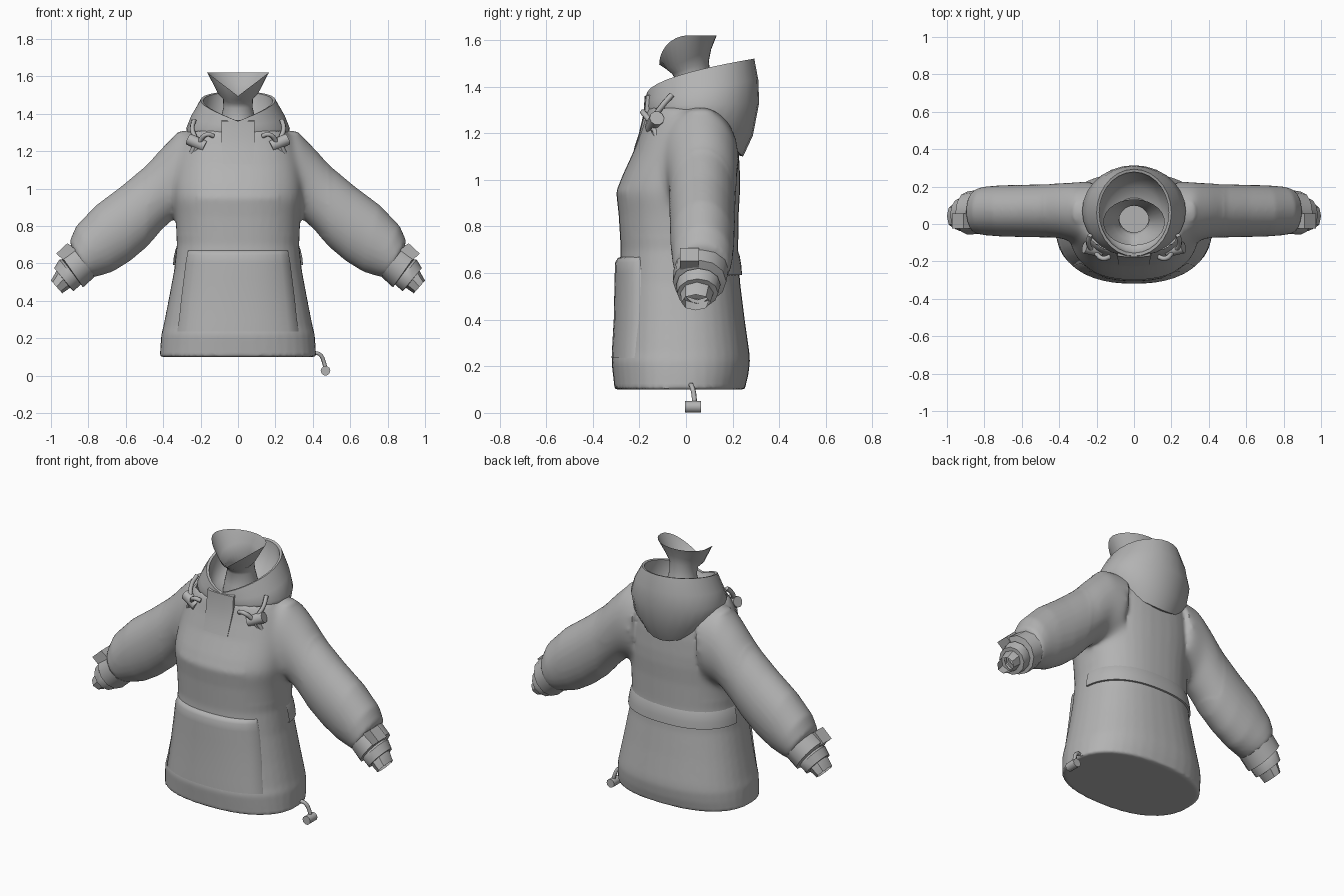
import bpy, bmesh, math
from mathutils import Vector

if "Cube" in bpy.data.objects:
    bpy.data.objects.remove(bpy.data.objects["Cube"])

fabric = bpy.data.materials.new("grey fabric")
fabric.diffuse_color = (0.45, 0.45, 0.45, 1)
fabric.use_nodes = True
fabric.node_tree.nodes["Principled BSDF"].inputs["Base Color"].default_value = fabric.diffuse_color
N = 28


def make(name, verts, faces, angle=40):
    me = bpy.data.meshes.new(name)
    me.from_pydata([tuple(v) for v in verts], [], faces)
    return place(name, me, angle)


def place(name, me, angle):
    ob = bpy.data.objects.new(name, me)
    bpy.context.collection.objects.link(ob)
    me.materials.clear()
    me.materials.append(fabric)
    bpy.ops.object.select_all(action='DESELECT')
    ob.select_set(True)
    bpy.context.view_layer.objects.active = ob
    bpy.ops.object.shade_smooth_by_angle(angle=math.radians(angle))
    return ob


def skin(rings, closed=True, caps=False, start=0):
    """Skin a list of equal-length rings; returns vertices and faces."""
    n = len(rings[0])
    verts = [v for r in rings for v in r]
    faces = []
    for j in range(len(rings) - 1):
        for i in range(n if closed else n - 1):
            k = (i + 1) % n
            faces.append((j*n + i, j*n + k, (j+1)*n + k, (j+1)*n + i))
    if caps:
        faces += [tuple(range(n - 1, -1, -1)), tuple(range(len(verts) - n, len(verts)))]
    return verts, [tuple(start + i for i in f) for f in faces]


def loft(name, rings, angle=40, closed=True):
    return make(name, *skin(rings, closed), angle)


def spow(v, e):
    return math.copysign(abs(v) ** e, v)


def angles(n=N):
    return [2 * math.pi * i / n for i in range(n)]


# Body stations: height, half width, front y, back y
BODY = [(0.10, .418, -.306, .252), (0.16, .415, -.313, .267), (0.22, .41, -.32, .275),
        (0.26, .40, -.312, .272), (0.40, .372, -.298, .252), (0.56, .342, -.288, .232),
        (0.70, .327, -.28, .224), (0.85, .335, -.289, .226), (0.95, .347, -.30, .232),
        (1.02, .347, -.272, .232), (1.12, .337, -.226, .227), (1.22, .312, -.191, .217),
        (1.28, .285, -.174, .195), (1.31, .25, -.164, .17)]
EXP = 2.35


def body_at(z):
    z = min(max(z, BODY[0][0]), BODY[-1][0])
    for a, b in zip(BODY, BODY[1:]):
        if z <= b[0]:
            t = (z - a[0]) / (b[0] - a[0])
            return [p + (q - p) * t for p, q in zip(a[1:], b[1:])]


def body_point(a, z, off=0.0):
    rx, yf, yb = body_at(z)
    c, r = (yf + yb) / 2, (yb - yf) / 2
    return Vector(((rx + off) * spow(math.cos(a), 2/EXP),
                   c + (r + off) * spow(math.sin(a), 2/EXP), z))


def front_y(x, z):
    rx, yf, yb = body_at(z)
    c, r = (yf + yb) / 2, (yb - yf) / 2
    return c - r * max(0, 1 - abs(x / rx) ** EXP) ** (1/EXP)


# Sleeve ring from its top and bottom points in the front plane
def arm_ring(side, top, bot, yc, ry, n=N):
    cx, cz = (top[0] + bot[0]) / 2, (top[1] + bot[1]) / 2
    hx, hz = (top[0] - bot[0]) / 2, (top[1] - bot[1]) / 2
    return [(side * (cx + hx * math.sin(a)), yc + ry * math.cos(a), cz + hz * math.sin(a))
            for a in angles(n)]


SLEEVE = [((.20, 1.32), (.24, .86), .055, .175), ((.32, 1.305), (.335, .845), .065, .158),
          ((.41, 1.215), (.41, .775), .072, .147), ((.50, 1.115), (.49, .685), .07, .142),
          ((.62, 1.015), (.58, .61), .07, .14), ((.76, .91), (.67, .555), .07, .137),
          ((.865, .80), (.735, .535), .07, .13), ((.90, .72), (.775, .525), .068, .12),
          ((.885, .67), (.79, .53), .066, .10)]

# Jacket: closed body and both sleeves fused, then softened around the shoulders
verts, faces = skin([[body_point(a, s[0]) for a in angles(40)] for s in BODY], caps=True)
for side in (1, -1):
    rings = [arm_ring(side, *s)[::side] for s in SLEEVE]
    v, f = skin(rings, caps=True, start=len(verts))
    verts, faces = verts + v, faces + f
jacket = make("jacket", verts, faces)
bm = bmesh.new()
bm.from_mesh(jacket.data)
bmesh.ops.recalc_face_normals(bm, faces=bm.faces)
bm.to_mesh(jacket.data)
bm.free()
rem = jacket.modifiers.new("fuse", 'REMESH')
rem.mode = 'VOXEL'
rem.voxel_size = .012
bpy.context.view_layer.update()
fused = bpy.data.meshes.new_from_object(jacket.evaluated_get(bpy.context.evaluated_depsgraph_get()))
bpy.data.objects.remove(jacket)
bm = bmesh.new()
bm.from_mesh(fused)
soft = [v for v in bm.verts if v.co.z > .125]
joint = [v for v in bm.verts if .75 < v.co.z < 1.29 and .22 < abs(v.co.x) < .48]
for group, times in ((soft, 3), (joint, 18)):
    for _ in range(times):
        bmesh.ops.smooth_vert(bm, verts=group, factor=.5,
                              use_axis_x=True, use_axis_y=True, use_axis_z=True)
# Neck opening
bm.normal_update()
lid = [f for f in bm.faces if f.normal.z > .9 and f.calc_center_median().z > 1.295
       and abs(f.calc_center_median().x) < .235]
bmesh.ops.delete(bm, geom=lid, context='FACES')
bm.to_mesh(fused)
bm.free()
place("jacket", fused, 50)


# Front panel: rows of (z, half width, lift), edges closed back to the body
def front_panel(name, rows, angle):
    rings = []
    for z, hw, lift in [(rows[0][0], rows[0][1], -.01)] + rows + [(rows[-1][0] + .006, rows[-1][1], -.01)]:
        us = [-1] + [-1 + i / 6 for i in range(13)] + [1]
        ring = []
        for i, u in enumerate(us):
            edge = i in (0, len(us) - 1)
            ring.append((u*hw, front_y(u*hw, z) - (-.01 if edge else lift), z))
        rings.append(ring)
    loft(name, rings, angle, False)


front_panel("pouch_pocket", [(.235, .325, .002), (.30, .315, .008), (.40, .305, .012),
                             (.52, .29, .017), (.60, .28, .02), (.645, .272, .021),
                             (.665, .268, .01)], 70)
front_panel("neck_placket", [(1.13, .082, .002), (1.20, .085, .004),
                             (1.28, .09, .009), (1.36, .088, .013)], 35)

# Back waist flap wrapping the rear half of the body
arc = [math.radians(4 + 172 * i / 28) for i in range(29)]
loft("back_flap", [[body_point(a, z, o) for a in arc] for z, o in
                   [(.59, -.005), (.592, .01), (.63, .01), (.675, .005), (.70, -.004)]], 35, False)


# Tilted ring: z runs from front to back with power p
def tilt_ring(rx, y0, y1, zf, zb, p=1.0, n=N):
    out = []
    for a in angles(n):
        t = (1 + math.sin(a)) / 2
        out.append((rx * math.cos(a), y0 + (y1 - y0) * t, zf + (zb - zf) * t ** p))
    return out


# Hood: outside from lower edge to rim, then the lining into the neck
loft("hood", [tilt_ring(.20, -.14, .225, 1.27, 1.105, 2.5),
              tilt_ring(.24, -.165, .245, 1.275, 1.10, 2.3),
              tilt_ring(.27, -.172, .287, 1.295, 1.19, 1.8),
              tilt_ring(.277, -.175, .314, 1.315, 1.33, 1),
              tilt_ring(.25, -.176, .31, 1.335, 1.43, .8),
              tilt_ring(.20, -.172, .293, 1.36, 1.52, .5),
              tilt_ring(.186, -.155, .278, 1.36, 1.515, .5),
              tilt_ring(.187, -.14, .27, 1.33, 1.43),
              tilt_ring(.15, -.11, .20, 1.31, 1.335),
              tilt_ring(.105, -.06, .14, 1.30, 1.31)], 60)

# Inner neck gaiter with a flared, V-fronted top
neck = [tilt_ring(.108, -.07, .145, 1.29, 1.29), tilt_ring(.095, -.058, .125, 1.36, 1.36),
        tilt_ring(.078, -.045, .105, 1.43, 1.44), tilt_ring(.08, -.06, .098, 1.455, 1.51),
        tilt_ring(.11, -.085, .108, 1.475, 1.56)]
rim = []
for a in angles():
    c, s = math.cos(a), math.sin(a)
    rim.append((.165 * c, .01 + (.122 if s > 0 else .125) * s, 1.62 if s > 0 else 1.495 + .125 * abs(c)))
loft("neck_gaiter", neck + [rim], 60)

BAND = [((.87, .64), (.80, .55), .065, .08), ((.898, .70), (.765, .53), .065, .118),
        ((.955, .655), (.828, .472), .058, .115), ((.93, .60), (.86, .51), .055, .07)]
RING = [((.92, .62), (.83, .50), .055, .08), ((.955, .62), (.845, .482), .053, .095),
        ((.983, .575), (.88, .452), .05, .088), ((.96, .55), (.90, .47), .05, .05)]
TUBE = [((.94, .59), (.875, .485), .05, .07), ((.965, .57), (.89, .475), .048, .072),
        ((1.0, .508), (.94, .44), .042, .062)]


# Solid slab from a front-plane outline
def slab(name, pts, y0, y1):
    n = len(pts)
    v = [(x, y, z) for y in (y0, y1) for x, z in pts]
    f = [tuple(range(n)), tuple(range(2*n - 1, n - 1, -1))]
    f += [(i, n + i, n + (i+1) % n, (i+1) % n) for i in range(n)]
    make(name, v, f, 30)


def cord(name, pts, r=.011):
    cu = bpy.data.curves.new(name, 'CURVE')
    cu.dimensions = '3D'
    cu.bevel_depth = r
    cu.bevel_resolution = 1
    cu.use_fill_caps = True
    sp = cu.splines.new('BEZIER')
    sp.resolution_u = 4
    sp.bezier_points.add(len(pts) - 1)
    for b, p in zip(sp.bezier_points, pts):
        b.co = p
        b.handle_left_type = b.handle_right_type = 'AUTO'
    cu.materials.append(fabric)
    bpy.context.collection.objects.link(bpy.data.objects.new(name, cu))


def toggle(name, a, b, r):
    a, b = Vector(a), Vector(b)
    q = (b - a).to_track_quat('Z', 'Y')
    disc = [q @ Vector((r * math.cos(t), r * math.sin(t), 0)) for t in angles(10)]
    make(name, *skin([[a + d for d in disc], [b + d for d in disc]], caps=True))


for side, tag in ((1, "left"), (-1, "right")):
    loft(tag + "_cuff_strap", [arm_ring(side, *s, 12) for s in BAND])
    loft(tag + "_cuff_ring", [arm_ring(side, *s, 12) for s in RING])
    loft(tag + "_inner_cuff", [arm_ring(side, *s, 8) for s in TUBE])
    # Raised strap tab on the outside of the cuff
    slab(tag + "_strap_tab", [(side*x, z) for x, z in
         [(.865, .672), (.912, .708), (.972, .652), (.93, .615)]], -.025, .055)
    # Hood drawcords and toggle
    cord(tag + "_hood_cord", [(side*.235, -.06, 1.365), (side*.245, -.10, 1.32),
                              (side*.228, -.14, 1.25), (side*.25, -.125, 1.185)], .013)
    cord(tag + "_collar_cord", [(side*.13, -.175, 1.28), (side*.165, -.185, 1.29),
                                (side*.205, -.155, 1.25), (side*.235, -.13, 1.185)], .013)
    toggle(tag + "_hood_toggle", (side*.175, -.145, 1.225), (side*.265, -.125, 1.265), .032)

# Hem drawcord and toggle
cord("hem_cord", [(.405, .02, .12), (.435, .025, .115), (.46, .035, .07), (.468, .035, .025)])
toggle("hem_toggle", (.468, -.005, .026), (.468, .065, .026), .026)
